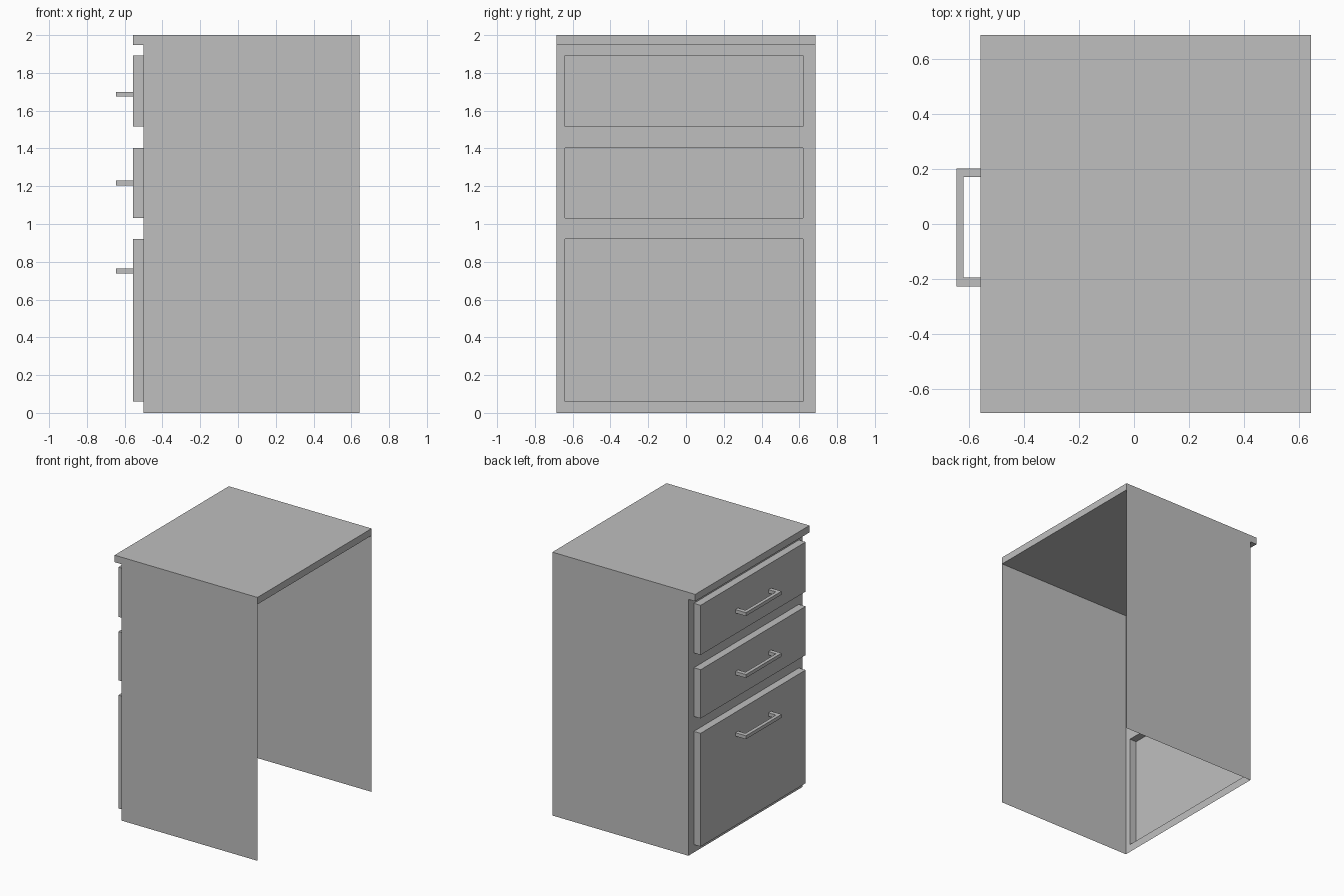
import bpy
import bmesh
from mathutils import Vector

cube = bpy.data.objects.get("Cube")
if cube:
    bpy.data.objects.remove(cube, do_unlink=True)

# One flat grey for the whole cabinet
grey = bpy.data.materials.new("light grey")
grey.use_nodes = True
colour = (0.52, 0.52, 0.52, 1)
grey.diffuse_color = colour
grey.node_tree.nodes["Principled BSDF"].inputs["Base Color"].default_value = colour

# Main planes of the cabinet
BACK, FACE, DRAWER, GRIP = 0.643, -0.5, -0.557, -0.645
HALF, HEIGHT, UNDER = 0.685, 2.0, 1.947
DRAWER_Y = (-0.64, 0.62)

# name, bottom, top, handle height
DRAWERS = [
    ("bottom", 0.06, 0.92, 0.752),
    ("middle", 1.033, 1.403, 1.217),
    ("top", 1.515, 1.892, 1.687),
]


def finish(bm, name):
    mesh = bpy.data.meshes.new(name)
    bm.to_mesh(mesh)
    bm.free()
    mesh.materials.append(grey)
    obj = bpy.data.objects.new(name, mesh)
    bpy.context.collection.objects.link(obj)
    return obj


def box(name, low, high, open_back=False):
    low, high = Vector(low), Vector(high)
    bm = bmesh.new()
    bmesh.ops.create_cube(bm, size=1)
    bmesh.ops.scale(bm, vec=high - low, verts=bm.verts)
    bmesh.ops.translate(bm, vec=(low + high) / 2, verts=bm.verts)
    if open_back:
        bm.normal_update()
        back = [f for f in bm.faces if f.normal.x > 0.5]
        bmesh.ops.delete(bm, geom=back, context="FACES")
    return finish(bm, name)


def quad(bm, points):
    bm.faces.new([bm.verts.new(p) for p in points])


# Worktop, overhanging the drawer side
box("worktop", (DRAWER, -HALF, UNDER), (BACK, HALF, HEIGHT))

# Thin side walls, open at the back and underneath
for name, y in (("front_side_wall", -HALF), ("rear_side_wall", HALF)):
    corners = [(FACE, y, 0), (BACK, y, 0), (BACK, y, UNDER), (FACE, y, UNDER)]
    bm = bmesh.new()
    quad(bm, corners if y < 0 else corners[::-1])
    finish(bm, name)

# Face frame: a thin sheet with an opening behind each drawer
bm = bmesh.new()
ys = [-HALF, *DRAWER_Y, HALF]
zs = [0] + [z for d in DRAWERS for z in d[1:3]] + [UNDER]
for i, (y0, y1) in enumerate(zip(ys, ys[1:])):
    for j, (z0, z1) in enumerate(zip(zs, zs[1:])):
        if i == 1 and j % 2 == 1:
            continue
        quad(bm, [(FACE, y0, z0), (FACE, y0, z1), (FACE, y1, z1), (FACE, y1, z0)])
bmesh.ops.remove_doubles(bm, verts=bm.verts, dist=0.0001)
finish(bm, "face_frame")


# U-shaped bar handle
def handle(name, z, y0=-0.226, y1=0.202, bar=0.026, arm=0.032):
    inner = GRIP + bar
    outline = [
        (DRAWER, y0), (DRAWER, y0 + arm), (inner, y0 + arm), (inner, y1 - arm),
        (DRAWER, y1 - arm), (DRAWER, y1), (GRIP, y1), (GRIP, y0),
    ]
    bm = bmesh.new()
    quad(bm, [(x, y, z - bar / 2) for x, y in outline])
    grown = bmesh.ops.extrude_face_region(bm, geom=bm.faces[:])["geom"]
    top = [v for v in grown if isinstance(v, bmesh.types.BMVert)]
    bmesh.ops.translate(bm, vec=(0, 0, bar), verts=top)
    bmesh.ops.recalc_face_normals(bm, faces=bm.faces)
    finish(bm, name)


# Drawer fronts are hollow shells, open towards the inside
for name, z0, z1, grip_z in DRAWERS:
    box(name + "_drawer_front", (DRAWER, DRAWER_Y[0], z0), (FACE, DRAWER_Y[1], z1), True)
    handle(name + "_drawer_handle", grip_z)
